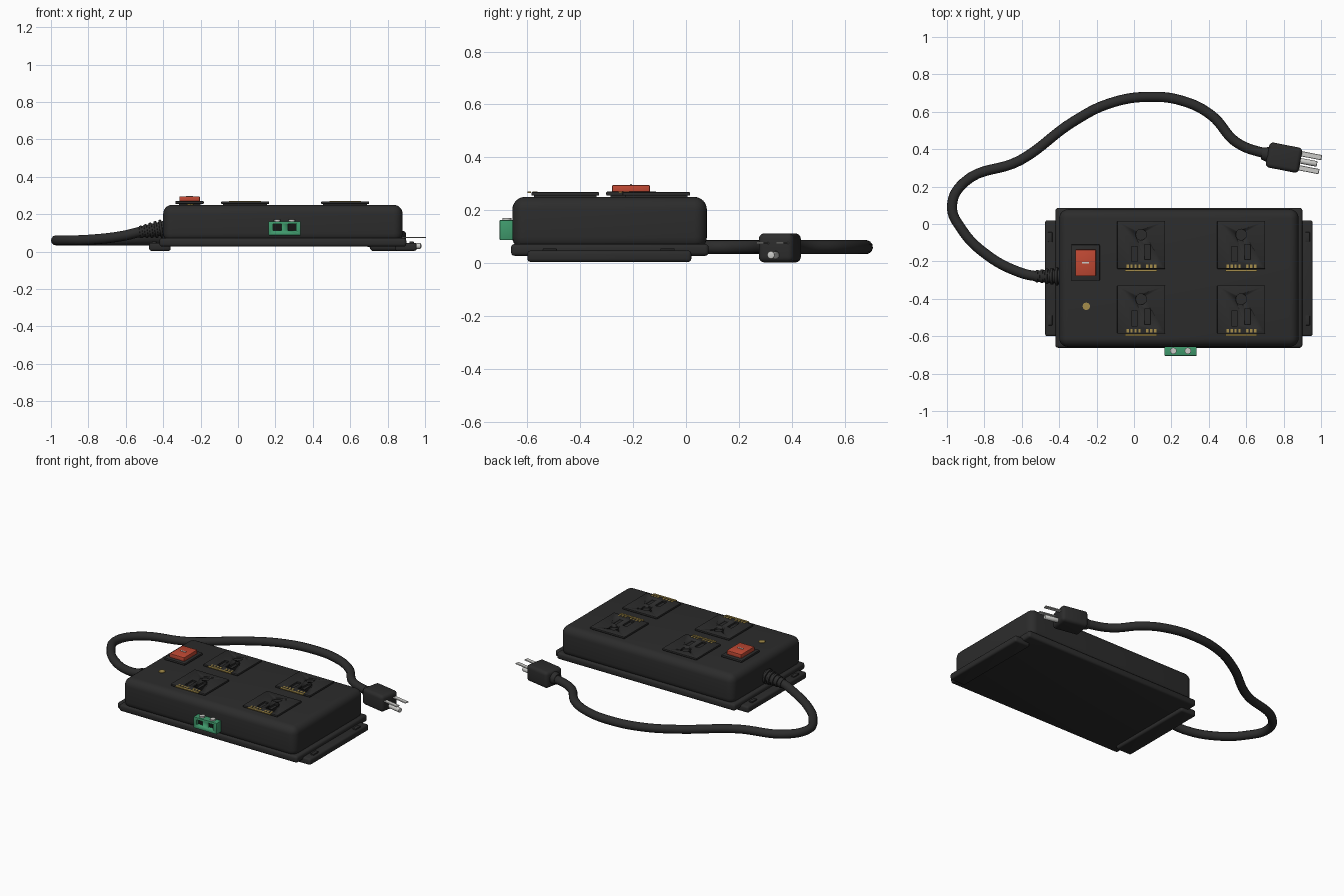
import bpy, math
from mathutils import Vector, Matrix

cube = bpy.data.objects.get("Cube")
if cube:
    bpy.data.objects.remove(cube, do_unlink=True)


def material(name, rgb, rough=0.5):
    m = bpy.data.materials.new(name)
    m.use_nodes = True
    color = (*rgb, 1)
    m.diffuse_color = color
    bsdf = next(n for n in m.node_tree.nodes if n.type == 'BSDF_PRINCIPLED')
    bsdf.inputs["Base Color"].default_value = color
    bsdf.inputs["Roughness"].default_value = rough
    return m


charcoal = material("charcoal plastic", (0.025, 0.025, 0.025))
black = material("black", (0.008, 0.008, 0.008))
red = material("switch red", (0.52, 0.065, 0.033))
green = material("terminal green", (0.05, 0.32, 0.15))
gold = material("gold", (0.38, 0.27, 0.07))
metal = material("pale metal", (0.6, 0.6, 0.58))


def finish(name, mat, bevel=0, segments=3):
    ob = bpy.context.object
    ob.name = name
    ob.data.materials.append(mat)
    if bevel:
        mod = ob.modifiers.new("rounding", 'BEVEL')
        mod.width, mod.segments = bevel, segments
        bpy.ops.object.modifier_apply(modifier=mod.name)
    bpy.ops.object.shade_smooth_by_angle(angle=math.radians(35))
    return ob


def box(name, x, y, z, mat, bevel=0, segments=3):
    """Box between the low and high limits on each axis."""
    limits = (x, y, z)
    bpy.ops.mesh.primitive_cube_add(size=1, location=[(a + b) / 2 for a, b in limits])
    bpy.context.object.scale = [b - a for a, b in limits]
    bpy.ops.object.transform_apply(location=False, rotation=False)
    return finish(name, mat, bevel, segments)


def rod(name, start, end, r1, mat, r2=None, sides=24, bevel=0):
    start, end = Vector(start), Vector(end)
    axis = end - start
    bpy.ops.mesh.primitive_cone_add(vertices=sides, radius1=r1, radius2=r1 if r2 is None else r2,
                                    depth=axis.length, location=(start + end) / 2,
                                    rotation=axis.to_track_quat('Z', 'Y').to_euler())
    return finish(name, mat, bevel, 2)


def cut(target, cutter):
    mod = target.modifiers.new("cut", 'BOOLEAN')
    mod.operation, mod.object, mod.solver = 'DIFFERENCE', cutter, 'EXACT'
    bpy.context.view_layer.objects.active = target
    bpy.ops.object.modifier_apply(modifier=mod.name)
    bpy.data.objects.remove(cutter, do_unlink=True)


# Housing, base flange and mounting tabs
box("housing", (-0.4, 0.88), (-0.657, 0.079), (0.05, 0.25), charcoal, 0.048, 6)
box("base_flange", (-0.42, 0.9), (-0.662, 0.086), (0.027, 0.072), charcoal, 0.014)
for side, x in (("right", (-0.475, -0.36)), ("left", (0.84, 0.955))):
    box(side + "_mounting_tab", x, (-0.6, 0.02), (0.004, 0.047), charcoal, 0.012)
    outer = -0.448 if side == "right" else 0.928
    for end, y in (("front", -0.515), ("back", -0.07)):
        box(f"{side}_{end}_tab_rib", (outer - 0.012, outer + 0.012),
            (y - 0.027, y + 0.027), (0.04, 0.055), charcoal, 0.004, 2)


# Four outlets with recessed sockets and gold marker bars
def outlet(tag, cx, cy):
    def span(c, half):
        return (c - half, c + half)

    box(tag + "_outlet_neck", span(cx, 0.118), span(cy, 0.118), (0.24, 0.257), charcoal)
    plate = box(tag + "_outlet_plate", span(cx, 0.128), span(cy, 0.128),
                (0.255, 0.268), charcoal, 0.003, 2)
    cut(plate, rod("ground_cutter", (cx, cy + 0.055, 0.24), (cx, cy + 0.055, 0.3), 0.029, charcoal))
    for dx, dy in ((-0.035, -0.048), (0.035, -0.038)):
        cut(plate, box("slot_cutter", span(cx + dx, 0.016), span(cy + dy, 0.041),
                       (0.24, 0.3), charcoal))
    box(tag + "_marker_line", span(cx, 0.085), (cy - 0.143, cy - 0.13), (0.264, 0.27), gold)
    for i in range(8):
        if i != 4:
            bx = cx - 0.072 + i * 0.021
            box(f"{tag}_marker_bar_{i}", span(bx, 0.006), (cy - 0.124, cy - 0.104),
                (0.266, 0.27), gold)


for row, cy in (("back", -0.112), ("front", -0.457)):
    for col, cx in (("right", 0.038), ("left", 0.573)):
        outlet(f"{row}_{col}", cx, cy)

# Rocker switch and indicator
box("switch_neck", (-0.315, -0.2), (-0.285, -0.125), (0.24, 0.258), charcoal)
box("switch_frame", (-0.335, -0.183), (-0.302, -0.11), (0.255, 0.27), charcoal, 0.004, 2)
box("switch_rocker", (-0.313, -0.204), (-0.279, -0.137), (0.262, 0.295), red, 0.004, 2)
box("switch_mark", (-0.278, -0.24), (-0.212, -0.204), (0.293, 0.298), metal)
rod("indicator", (-0.255, -0.44, 0.245), (-0.255, -0.44, 0.254), 0.021, gold, sides=8)

# Green terminal block on the front
terminal = box("terminal_block", (0.163, 0.335), (-0.705, -0.645), (0.087, 0.162), green, 0.003, 2)
for i, cx in enumerate((0.21, 0.288)):
    cut(terminal, box("port_cutter", (cx - 0.022, cx + 0.022), (-0.72, -0.685), (0.114, 0.147), green))
    box(f"terminal_port_{i}", (cx - 0.022, cx + 0.022), (-0.688, -0.683), (0.114, 0.147), black)
    rod(f"terminal_screw_{i}", (cx, -0.678, 0.155), (cx, -0.678, 0.171), 0.017, metal)

# Power cord
path = [(-0.4, -0.28, 0.125), (-0.51, -0.28, 0.108), (-0.62, -0.255, 0.083), (-0.8, -0.155, 0.063),
        (-0.92, -0.03, 0.06), (-0.973, 0.095, 0.06), (-0.905, 0.225, 0.06), (-0.61, 0.34, 0.06),
        (-0.32, 0.55, 0.06), (-0.13, 0.645, 0.06), (0.083, 0.68, 0.06), (0.27, 0.655, 0.06),
        (0.415, 0.58, 0.06), (0.55, 0.435, 0.06), (0.74, 0.365, 0.06)]
curve = bpy.data.curves.new("power_cord", 'CURVE')
curve.dimensions = '3D'
curve.bevel_depth, curve.bevel_resolution, curve.resolution_u = 0.027, 4, 8
curve.use_fill_caps = True
spline = curve.splines.new('BEZIER')
spline.bezier_points.add(len(path) - 1)
for point, co in zip(spline.bezier_points, path):
    point.co = co
    point.handle_left_type = point.handle_right_type = 'AUTO'
curve.materials.append(charcoal)
bpy.context.collection.objects.link(bpy.data.objects.new("power_cord", curve))

# Ribbed strain relief
a, b = Vector((-0.39, -0.28, 0.125)), Vector((-0.53, -0.279, 0.104))
rod("strain_relief_core", a, b, 0.04, charcoal, 0.028)
for i in range(5):
    t = 0.1 + i * 0.19
    rod(f"strain_relief_rib_{i}", a.lerp(b, t), a.lerp(b, t + 0.11),
        0.049 - i * 0.004, charcoal, bevel=0.004)

# Plug, built along x and then turned into place
plug = [box("plug_body", (-0.09, 0.09), (-0.068, 0.068), (0.002, 0.112), charcoal, 0.022, 4),
        rod("plug_collar", (-0.12, 0, 0.06), (-0.08, 0, 0.06), 0.032, charcoal, 0.042),
        rod("ground_prong", (0.08, 0, 0.03), (0.18, 0, 0.03), 0.015, metal, bevel=0.005)]
for side, y in (("right", -0.038), ("left", 0.038)):
    plug.append(box(side + "_blade", (0.08, 0.198), (y - 0.014, y + 0.014),
                    (0.072, 0.079), metal, 0.002, 1))
turn = Matrix.Translation((0.802, 0.355, 0)) @ Matrix.Rotation(math.radians(-11), 4, 'Z')
bpy.context.view_layer.update()
for ob in plug:
    ob.matrix_world = turn @ ob.matrix_world
